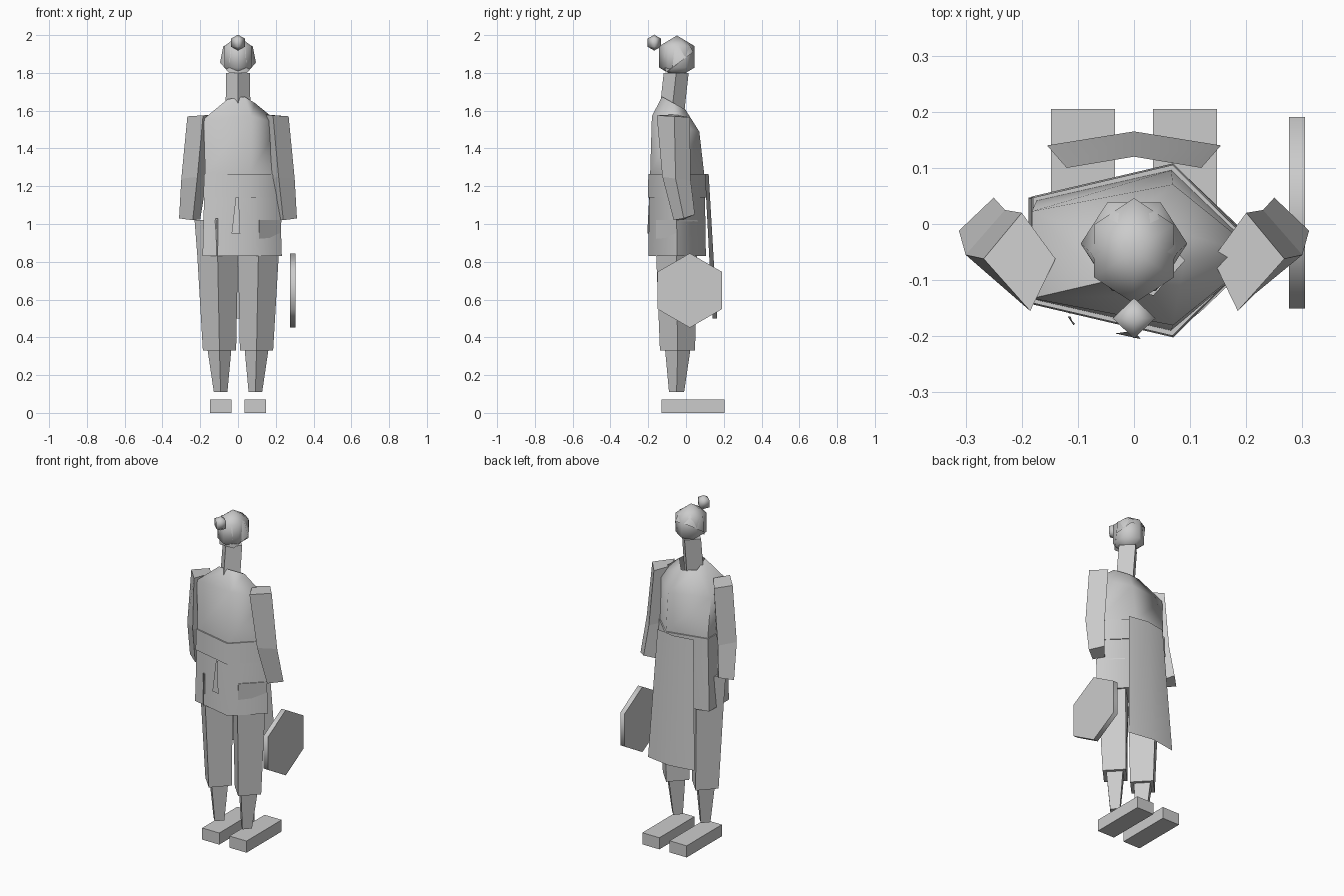
import bpy, math
from mathutils import Vector

if "Cube" in bpy.data.objects:
    bpy.data.objects.remove(bpy.data.objects["Cube"])

grey = bpy.data.materials.new("plain_grey")
grey.diffuse_color = (0.6, 0.6, 0.6, 1)
grey.use_nodes = True
grey.node_tree.nodes["Principled BSDF"].inputs["Base Color"].default_value = grey.diffuse_color


def make(name, verts, faces, smooth=None):
    me = bpy.data.meshes.new(name)
    me.from_pydata(verts, [], faces)
    me.materials.append(grey)
    ob = bpy.data.objects.new(name, me)
    bpy.context.collection.objects.link(ob)
    if smooth:
        bpy.ops.object.select_all(action='DESELECT')
        ob.select_set(True)
        bpy.context.view_layer.objects.active = ob
        bpy.ops.object.shade_smooth_by_angle(angle=math.radians(smooth))
    return ob


def ring(n, cx, cy, z, rx, ry, start=0.0, tilt=0.0):
    """Polygon ring; tilt lowers the +y side."""
    pts = []
    for i in range(n):
        a = math.radians(start) + math.tau * i / n
        dy = ry * math.sin(a)
        pts.append((cx + rx * math.cos(a), cy + dy, z - tilt * dy))
    return pts


def loft(name, rings, smooth=None, bottom=True, top=True):
    """Skin a stack of rings, listed from low to high."""
    n = len(rings[0])
    verts = [p for r in rings for p in r]
    faces = []
    for k in range(len(rings) - 1):
        for i in range(n):
            j = (i + 1) % n
            faces.append((k*n + i, k*n + j, (k+1)*n + j, (k+1)*n + i))
    if bottom:
        faces.append(tuple(reversed(range(n))))
    if top:
        faces.append(tuple(range(len(verts) - n, len(verts))))
    return make(name, verts, faces, smooth)


def ball(name, n, cx, cy, cz, rx, ry, rz, start):
    """Coarse sphere: two rings and two poles."""
    verts = (ring(n, cx, cy, cz - rz/2, rx, ry, start)
             + ring(n, cx, cy, cz + rz/2, rx, ry, start)
             + [(cx, cy, cz - rz), (cx, cy, cz + rz)])
    faces = []
    for i in range(n):
        j = (i + 1) % n
        faces += [(i, j, n + j, n + i), (j, i, 2*n), (n + i, n + j, 2*n + 1)]
    return make(name, verts, faces, 120)


def mirror_pts(rings, s):
    """Mirror in x and keep the winding outward."""
    if s > 0:
        return rings
    return [[(-x, y, z) for x, y, z in reversed(r)] for r in rings]


for s, side in ((1, "right"), (-1, "left")):
    # Block shoe
    shoe = [[(0.034, -0.13, z), (0.148, -0.13, z), (0.148, 0.205, z), (0.034, 0.205, z)]
            for z in (0.0, 0.07)]
    loft("shoe_" + side, mirror_pts(shoe, s))
    # Four-sided calf and trouser leg
    loft("calf_" + side, mirror_pts([
        ring(4, 0.092, -0.05, 0.11, 0.036, 0.04),
        ring(4, 0.099, -0.043, 0.36, 0.066, 0.07)], s))
    loft("trouser_leg_" + side, mirror_pts([
        ring(4, 0.098, -0.045, 0.33, 0.088, 0.093),
        ring(4, 0.108, -0.05, 0.84, 0.108, 0.108),
        ring(4, 0.115, -0.05, 1.02, 0.115, 0.11)], s))
    # Bent sleeve, four-sided and skewed: outer, front, inner, back
    sleeve = [
        [(0.312, -0.012, 1.03), (0.25, 0.047, 1.05), (0.2, -0.01, 1.025), (0.24, -0.065, 1.02)],
        [(0.3, -0.055, 1.24), (0.23, 0.025, 1.23), (0.165, -0.055, 1.24), (0.215, -0.125, 1.25)],
        [(0.268, -0.062, 1.57), (0.2, 0.02, 1.565), (0.14, -0.062, 1.58), (0.185, -0.155, 1.575)]]
    loft("sleeve_" + side, mirror_pts(sleeve, s))

# Five-sided jacket, open at the neck
loft("jacket", [
    ring(5, 0, -0.047, 0.83, 0.232, 0.16),
    ring(5, 0, -0.047, 1.14, 0.222, 0.155),
    ring(5, 0, -0.047, 1.27, 0.215, 0.15),
    ring(5, 0, -0.055, 1.53, 0.225, 0.132, tilt=0.33),
    ring(5, 0.01, -0.065, 1.64, 0.08, 0.065, tilt=0.55)], 75, top=False)

# Sash around the waist
loft("sash", [ring(5, 0, -0.047, 1.14, 0.226, 0.163),
              ring(5, 0, -0.047, 1.265, 0.222, 0.16)], 75)

# Sash tail and slit at the back
make("sash_tail", [(-0.012, -0.192, 1.14), (0.004, -0.195, 1.14),
                   (0.012, -0.205, 0.95), (-0.034, -0.195, 0.95)], [(0, 3, 2, 1)])
make("back_slit", [(-0.118, -0.165, 1.03), (-0.105, -0.178, 1.03),
                   (-0.108, -0.18, 0.83), (-0.113, -0.165, 0.83)], [(0, 3, 2, 1)])

# Folded apron hanging at the wearer's front
make("apron", [(-0.12, 0.1, 1.265), (0, 0.12, 1.265), (0.12, 0.1, 1.265),
               (-0.155, 0.14, 0.5), (0, 0.165, 0.5), (0.155, 0.14, 0.5)],
     [(0, 1, 4, 3), (1, 2, 5, 4)], 75)

# Neck leaning towards the wearer's front
loft("neck", [ring(4, 0, -0.085, 1.5, 0.066, 0.066),
              ring(4, 0, -0.052, 1.8, 0.064, 0.066)])

# Head and topknot
ball("head", 6, 0, -0.048, 1.885, 0.082, 0.094, 0.113, 30)
ball("topknot", 4, 0, -0.168, 1.96, 0.038, 0.036, 0.042, 0)

# Hair cap with a rim that dips towards the back of the head
rim = ring(6, 0, -0.035, 1.855, 0.095, 0.085, 0, tilt=-0.75)
crown = ring(6, 0, -0.05, 1.94, 0.078, 0.08, 0, tilt=-0.1)
peak = (0, -0.05, 1.985)
make("hair", rim + crown + [peak],
     [(i, (i + 1) % 6, 6 + (i + 1) % 6, 6 + i) for i in range(6)]
     + [(6 + i, 6 + (i + 1) % 6, 12) for i in range(6)], 75)

# Six-sided flat bag beside the leg
hexagon = [(0.02 + 0.197 * math.sin(math.tau * i / 6),
            0.648 + 0.197 * math.cos(math.tau * i / 6)) for i in range(6)]
loft("bag", [[(x, y, z) for y, z in reversed(hexagon)] for x in (0.276, 0.305)], 65)
